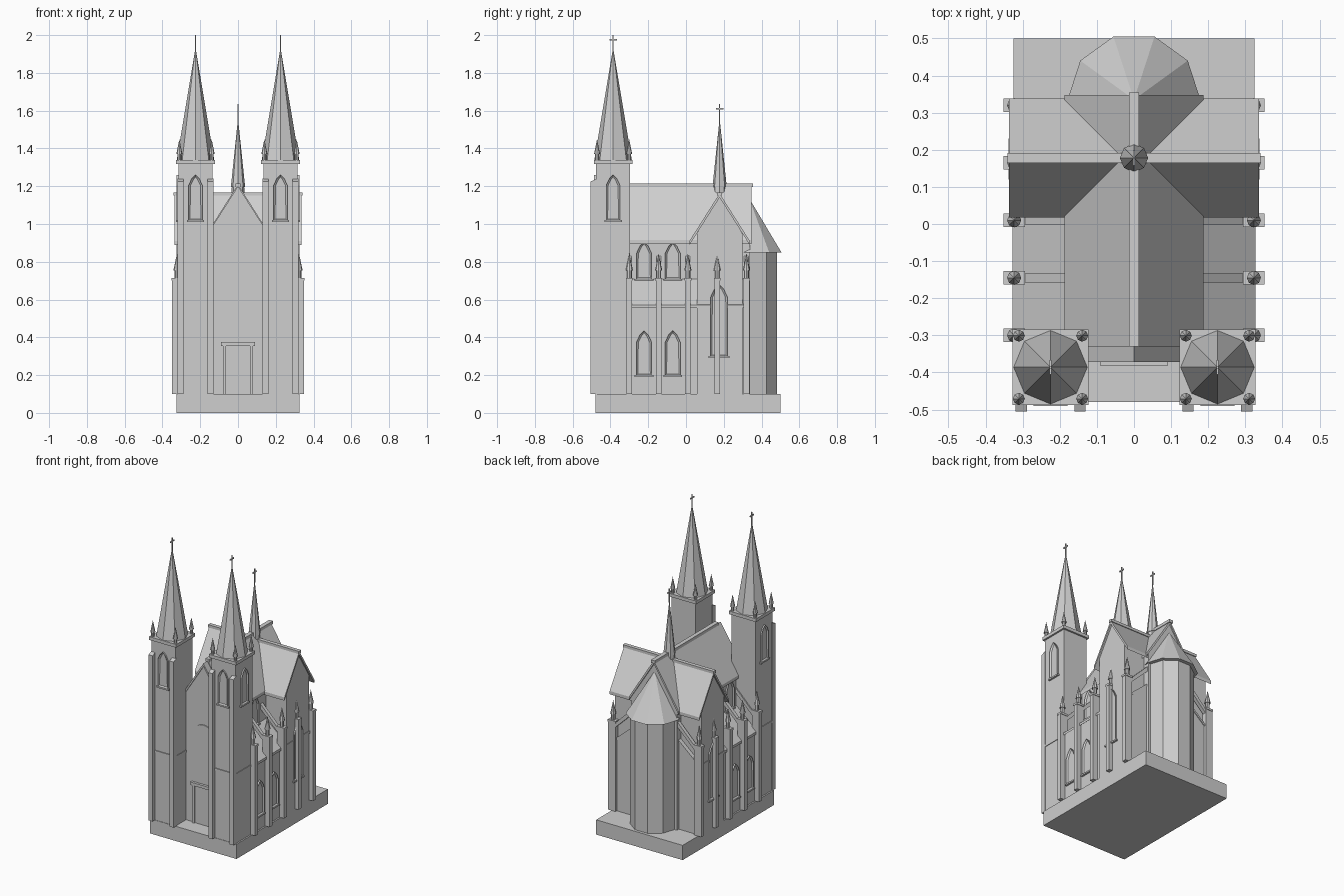
import bpy, bmesh, math
from mathutils import Vector, Matrix

if "Cube" in bpy.data.objects:
    bpy.data.objects.remove(bpy.data.objects["Cube"])

stone = bpy.data.materials.new("grey_stone")
stone.use_nodes = True
GREY = (0.62, 0.62, 0.62, 1)
stone.diffuse_color = GREY
stone.node_tree.nodes["Principled BSDF"].inputs["Base Color"].default_value = GREY


def finish(name, bm):
    bmesh.ops.recalc_face_normals(bm, faces=bm.faces)
    mesh = bpy.data.meshes.new(name)
    bm.to_mesh(mesh)
    bm.free()
    mesh.materials.append(stone)
    obj = bpy.data.objects.new(name, mesh)
    bpy.context.collection.objects.link(obj)
    return obj


def place(axis, u, v, w):
    """Profile point (u, v) at distance w along the axis."""
    return {"x": (w, u, v), "y": (u, w, v), "z": (u, v, w)}[axis]


def prism_mesh(profile, axis, a, b):
    bm = bmesh.new()
    lo = [bm.verts.new(place(axis, u, v, a)) for u, v in profile]
    hi = [bm.verts.new(place(axis, u, v, b)) for u, v in profile]
    bm.faces.new(lo)
    bm.faces.new(hi)
    n = len(profile)
    for i in range(n):
        j = (i + 1) % n
        bm.faces.new((lo[i], lo[j], hi[j], hi[i]))
    bmesh.ops.recalc_face_normals(bm, faces=bm.faces)
    return bm


def prism(name, profile, axis, a, b):
    return finish(name, prism_mesh(profile, axis, a, b))


def box(name, x0, x1, y0, y1, z0, z1):
    return prism(name, [(x0, y0), (x1, y0), (x1, y1), (x0, y1)], "z", z0, z1)


def cone(name, x, y, z0, z1, r0, r1=0.0, sides=8, turn=0.0):
    bm = bmesh.new()
    place_at = Matrix.Translation((x, y, (z0 + z1) / 2)) @ Matrix.Rotation(turn, 4, "Z")
    bmesh.ops.create_cone(bm, cap_ends=True, segments=sides, radius1=r0, radius2=r1,
                          depth=z1 - z0, matrix=place_at)
    return finish(name, bm)


def cross(name, x, y, z0, z1):
    box(name + "_post", x - .003, x + .003, y - .003, y + .003, z0, z1)
    box(name + "_arm", x - .003, x + .003, y - .02, y + .02, z1 - .028, z1 - .02)


def window(name, axis, sign, plane, c, z0, z1, width):
    """Pointed window with a raised frame, a sunk pane and a sill."""
    h = width / 2
    shoulder = z1 - width * .75
    arch = [(c - h, z0), (c + h, z0), (c + h, shoulder), (c + h * .55, z1 - width * .27),
            (c, z1), (c - h * .55, z1 - width * .27), (c - h, shoulder)]
    bm = prism_mesh(arch, axis, plane - sign * .01, plane + sign * .01)
    out = Vector(place(axis, 0, 0, sign))
    front = [f for f in bm.faces if f.normal.dot(out) > .9]
    bmesh.ops.inset_region(bm, faces=front, thickness=.01, depth=-.008)
    finish(name, bm)
    sill = [(c - h - .01, z0 - .01), (c + h + .01, z0 - .01), (c + h + .01, z0), (c - h - .01, z0)]
    prism(name + "_sill", sill, axis, plane - sign * .01, plane + sign * .013)


def chevron(c, half, eave, ridge, thick):
    return [(c - half, eave), (c, ridge), (c + half, eave),
            (c + half, eave - thick), (c, ridge - thick), (c - half, eave - thick)]


def gable(c, half, bottom, eave, ridge):
    return [(c - half, bottom), (c + half, bottom), (c + half, eave), (c, ridge), (c - half, eave)]


# Plinth
box("plinth", -.325, .325, -.48, .5, 0, .1)

# Nave with steep roof
prism("nave_walls", gable(0, .17, .1, .92, 1.185), "y", -.365, .34)
prism("nave_roof", chevron(0, .187, .915, 1.21, .022), "y", -.33, .347)
prism("front_gable_coping", chevron(0, .15, .965, 1.2, .02), "y", -.372, -.325)
box("nave_ridge", -.014, .014, -.33, .355, 1.195, 1.215)

# Transept crossing the nave
TY = .178
prism("transept_walls", gable(TY, .12, .1, .95, 1.145), "x", -.325, .325)
prism("transept_roof", chevron(TY, .16, .91, 1.162, .022), "x", -.337, .337)
box("transept_ridge", -.341, .341, TY - .013, TY + .013, 1.15, 1.168)

# Apse at the back
cone("apse_walls", 0, .335, .1, .86, .153, .153, 10, math.pi / 10 * 5)
cone("apse_roof", 0, .335, .85, 1.135, .179, 0, 10, math.pi / 10 * 5)

# Crossing spire
cone("crossing_spire_base", 0, TY, 1.15, 1.21, .036, .032)
cone("crossing_spire", 0, TY, 1.195, 1.56, .038)
cross("crossing_cross", 0, TY, 1.54, 1.635)

# Portal and round window between the towers
box("door_panel", -.065, .065, -.369, -.36, .1, .355)
for s in (-1, 1):
    box("door_jamb", s * .072 - .008, s * .072 + .008, -.378, -.36, .1, .355)
box("door_lintel", -.09, .09, -.382, -.36, .355, .375)
bm = bmesh.new()
bmesh.ops.create_cone(bm, cap_ends=True, segments=32, radius1=.08, radius2=.08, depth=.008,
                      matrix=Matrix.Translation((0, -.367, .7)) @ Matrix.Rotation(math.pi / 2, 4, "X"))
finish("round_window", bm)

TX, TWY = .225, -.386
for s in (-1, 1):
    cx = s * TX

    # Tower body, bands and cornice
    box("tower", cx - .09, cx + .09, TWY - .091, TWY + .09, .1, 1.33)
    box("tower_band", cx - .094, cx + .094, TWY - .097, TWY + .094, .56, .575)
    box("tower_cornice", cx - .102, cx + .102, TWY - .102, TWY + .102, 1.318, 1.34)
    for d in (-.079, .079):
        prism("tower_buttress", [(-.505, .1), (-.47, .1), (-.47, 1.24), (-.505, 1.225)],
              "x", cx + d - .015, cx + d + .015)
        for e in (-.085, .085):
            cone("tower_pinnacle_shaft", cx + d * 1.08, TWY + e, 1.335, 1.375, .01, .01)
            cone("tower_pinnacle", cx + d * 1.08, TWY + e, 1.37, 1.45, .016)
    window("tower_front_window", "y", -1, TWY - .091, cx, 1.02, 1.26, .072)
    window("tower_side_window", "x", s, s * .315, TWY, 1.02, 1.26, .072)

    # Tower spire
    cone("tower_spire", cx, TWY, 1.335, 1.935, .1)
    cross("tower_cross", cx, TWY, 1.91, 2.0)

    # Side aisle with lean-to roof
    aisle = [(s * .15, .1), (s * .315, .1), (s * .315, .57), (s * .165, .7), (s * .15, .7)]
    prism("aisle", aisle, "y", -.31, .32)
    lean_to = [(s * .327, .555), (s * .327, .572), (s * .165, .712), (s * .165, .695)]
    prism("aisle_roof", lean_to, "y", -.31, .325)

    # Aisle, clerestory and transept windows
    for y in (-.222, -.07):
        window("aisle_window", "x", s, s * .315, y, .2, .435, .08)
        window("clerestory_window", "x", s, s * .17, y, .71, .905, .08)
    window("transept_window", "x", s, s * .325, .175, .3, .68, .09)

    # Buttresses with pinnacles and flying arms
    for i in range(5):
        y = -.3 + i * .155
        x = s * .323
        box("buttress", x - .027, x + .027, y - .015, y + .015, .1, .705)
        box("buttress_cap", x - .029, x + .029, y - .018, y + .018, .7, .714)
        cone("buttress_pinnacle_shaft", x, y, .71, .76, .013, .013)
        cone("buttress_pinnacle", x, y, .755, .845, .019)
        if i != 3:
            arm = [(s * .31, .66), (s * .31, .69), (s * .16, .84), (s * .16, .805)]
            prism("flying_buttress", arm, "y", y - .012, y + .012)
